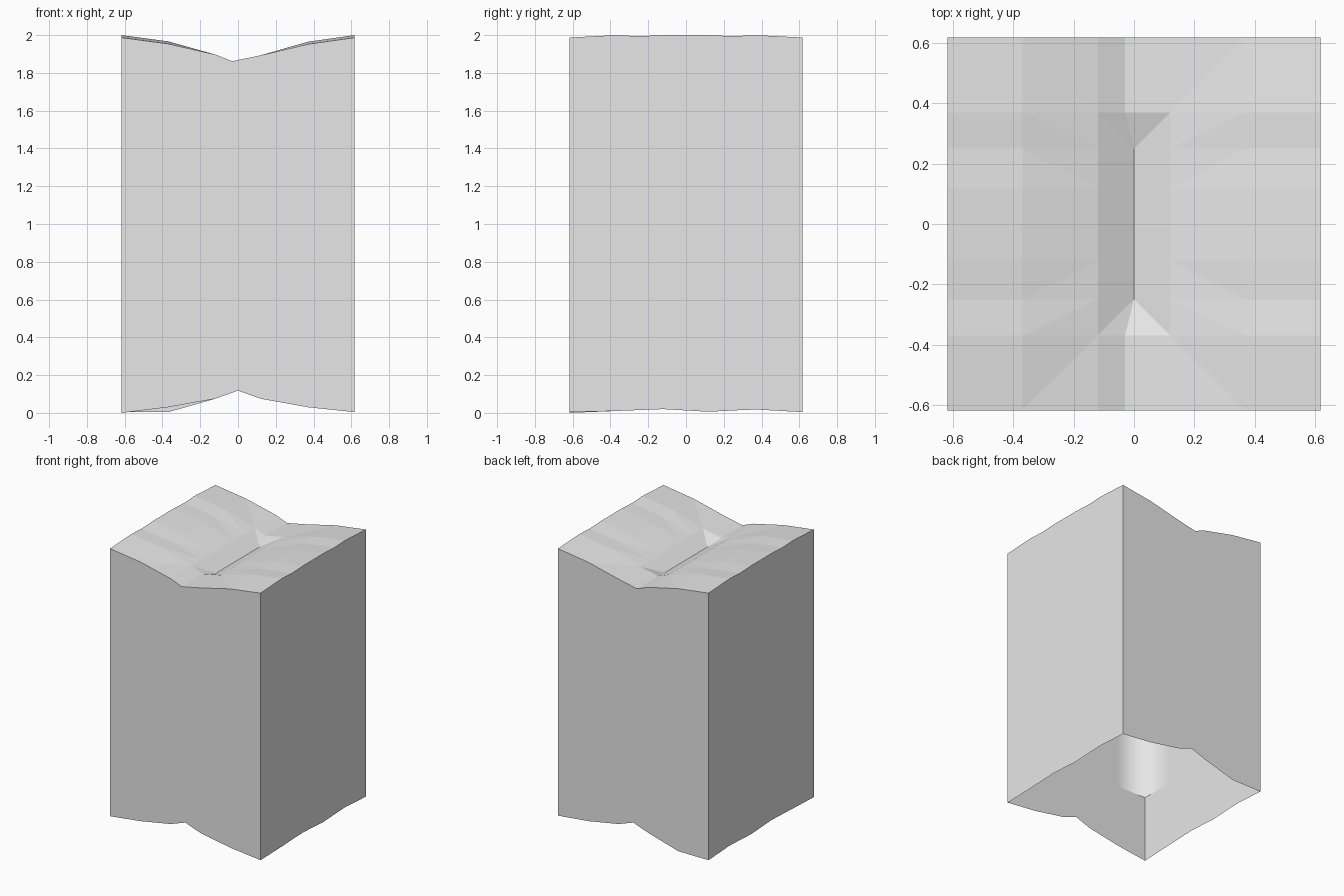
import bpy, bmesh

if "Cube" in bpy.data.objects:
    bpy.data.objects.remove(bpy.data.objects["Cube"])

mat = bpy.data.materials.new("light_grey")
mat.diffuse_color = (0.8, 0.8, 0.8, 1)
mat.use_nodes = True
mat.node_tree.nodes["Principled BSDF"].inputs["Base Color"].default_value = mat.diffuse_color

H = 0.618
XS = [-H, -0.37, -0.12, 0.0, 0.12, 0.37, H]
YS = [-H, -0.37, -0.25, -0.12, 0.12, 0.25, 0.37, H]
VALLEY = [2.0, 1.967, 1.897, 1.862, 1.893, 1.965, 2.0]       # top heights across x
RIPPLE = [-0.013, 0, -0.006, 0, 0, -0.006, 0, -0.013]        # small waves along y
ARCH = [0.004, 0.03, 0.075, 0.118, 0.075, 0.03, 0.004]       # lower rim across x
SIDE = [0.0, 0.01, 0.015, 0.02, 0.006, 0.013, 0.018, 0.004]  # lower rim along y


def top_point(i, j):
    x, y, z = XS[i], YS[j], VALLEY[i]
    if i == 3 and abs(y) > 0.3:
        x = -0.03                      # valley bends near the ends
    if i == 3 and abs(y) < 0.3:
        z -= 0.03                      # sharper crease in the middle
    if i in (0, 1, 5, 6):
        z += RIPPLE[j]
    return x, y, z


def bottom_z(i, j):
    if j in (0, len(YS) - 1):
        if i == 1 and j > 0:
            return 0.004               # back rim stays low on one side
        if i == 0:
            return SIDE[j]
        return ARCH[i]
    return SIDE[j]


def finish(bm, name):
    me = bpy.data.meshes.new(name)
    bm.to_mesh(me)
    bm.free()
    me.materials.append(mat)
    ob = bpy.data.objects.new(name, me)
    bpy.context.collection.objects.link(ob)
    return ob


nx, ny = len(XS), len(YS)
# perimeter of the grid, anticlockwise
loop = ([(i, 0) for i in range(nx)] + [(nx - 1, j) for j in range(1, ny)]
        + [(i, ny - 1) for i in range(nx - 2, -1, -1)] + [(0, j) for j in range(ny - 2, 0, -1)])

# creased top and straight outer walls, open underneath
bm = bmesh.new()
top = {(i, j): bm.verts.new(top_point(i, j)) for i in range(nx) for j in range(ny)}
for i in range(nx - 1):
    for j in range(ny - 1):
        a, b, c, d = top[i, j], top[i + 1, j], top[i + 1, j + 1], top[i, j + 1]
        if (i < 3) == (j < 3):
            bm.faces.new((a, b, c)); bm.faces.new((a, c, d))
        else:
            bm.faces.new((a, b, d)); bm.faces.new((b, c, d))
low = {k: bm.verts.new((XS[k[0]], YS[k[1]], bottom_z(*k))) for k in loop}
for k, n in zip(loop, loop[1:] + loop[:1]):
    bm.faces.new((low[k], low[n], top[n], top[k]))
finish(bm, "outer_block")

# smooth inner lining above the lower band
bm = bmesh.new()
s = 0.996
rings = [[bm.verts.new((XS[i] * s, YS[j] * s, z)) for i, j in loop] for z in (0.5, 1.0, 1.8)]
for r0, r1 in zip(rings, rings[1:]):
    for k in range(len(loop)):
        n = (k + 1) % len(loop)
        f = bm.faces.new((r0[n], r0[k], r1[k], r1[n]))
        f.smooth = True
finish(bm, "inner_lining")
